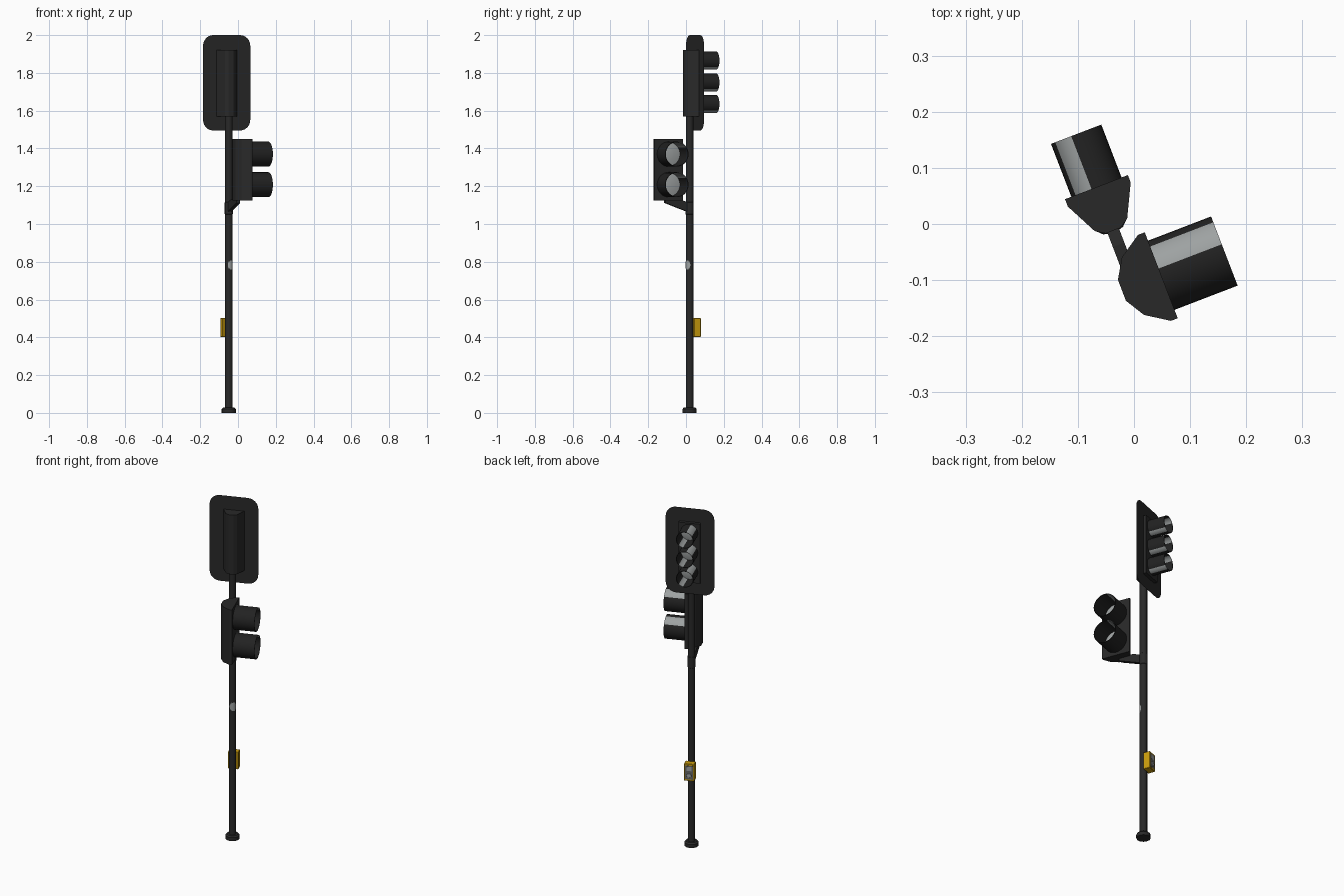
import bpy, bmesh, math
from mathutils import Matrix

if "Cube" in bpy.data.objects:
    bpy.data.objects.remove(bpy.data.objects["Cube"])

# Everything is laid out around the pole: local +y is where the upper head faces
POLE = Matrix.Translation((-0.049, 0.019, 0)) @ Matrix.Rotation(math.radians(21), 4, 'Z')
SIDE = POLE @ Matrix.Translation((0.0515, -0.138, 0)) @ Matrix.Rotation(math.radians(-90), 4, 'Z')


def material(name, rgb):
    m = bpy.data.materials.new(name)
    m.diffuse_color = (*rgb, 1)
    m.use_nodes = True
    m.node_tree.nodes["Principled BSDF"].inputs["Base Color"].default_value = m.diffuse_color
    return m


BLACK = material("charcoal", (0.022, 0.022, 0.022))
VISOR = material("visor_black", (0.016, 0.016, 0.016))
GREY = material("lens_grey", (0.34, 0.36, 0.36))
YELLOW = material("box_yellow", (0.6, 0.34, 0.004))
PANEL = material("panel_grey", (0.13, 0.13, 0.12))


def finish(name, bm, frame, mats, smooth=False):
    bmesh.ops.recalc_face_normals(bm, faces=bm.faces[:])
    me = bpy.data.meshes.new(name)
    bm.to_mesh(me)
    bm.free()
    me.transform(frame)
    for m in mats:
        me.materials.append(m)
    ob = bpy.data.objects.new(name, me)
    bpy.context.collection.objects.link(ob)
    if smooth:
        bpy.ops.object.select_all(action='DESELECT')
        ob.select_set(True)
        bpy.context.view_layer.objects.active = ob
        bpy.ops.object.shade_smooth_by_angle(angle=math.radians(35))
    return ob


def box(name, x, y, z, frame, mat, bevel=0):
    bm = bmesh.new()
    bmesh.ops.create_cube(bm, size=1)
    for v in bm.verts:
        v.co = [a + (b - a) * (c + 0.5) for (a, b), c in zip((x, y, z), v.co)]
    if bevel:
        bmesh.ops.bevel(bm, geom=bm.edges[:], offset=bevel, segments=1, affect='EDGES')
    return finish(name, bm, frame, [mat])


def prism(name, pts, lift, frame, mat):
    """Extrude a closed outline of 3D points by a vector."""
    bm = bmesh.new()
    face = bm.faces.new([bm.verts.new(p) for p in pts])
    if lift:
        out = bmesh.ops.extrude_face_region(bm, geom=[face], use_keep_orig=True)
        bmesh.ops.translate(bm, vec=lift, verts=[g for g in out["geom"] if isinstance(g, bmesh.types.BMVert)])
    return finish(name, bm, frame, [mat])


def lathe(name, profile, n, frame, mats, along_y=False, rule=None, arc=None):
    """Spin (radius, height) points; heights run along z or forward along y."""
    bm = bmesh.new()
    start, span = arc or (0, 360)
    count = n + 1 if arc else n
    rows = []
    for i in range(count):
        a = math.radians(start + span * i / n)
        c, s = math.cos(a), math.sin(a)
        rows.append([bm.verts.new((r * c, h, r * s) if along_y else (r * c, r * s, h)) for r, h in profile])
    for i in range(n):
        p, q = rows[i], rows[(i + 1) % count]
        for j in range(len(profile) - 1):
            f = bm.faces.new((p[j], q[j], q[j + 1], p[j + 1]))
            if rule:
                f.material_index = rule(start + span * (i + 0.5) / n)
    bmesh.ops.remove_doubles(bm, verts=bm.verts[:], dist=1e-6)
    return finish(name, bm, frame, mats, True)


def signal_head(name, half, front, z0, z1, lamps, radius, reach, frame, strips):
    # faceted housing, mirrored half outline
    outline = [(x, y, z0) for x, y in half] + [(-x, y, z0) for x, y in reversed(half)]
    prism(name + "_housing", outline, (0, 0, z1 - z0), frame, BLACK)
    for i, z in enumerate(lamps):
        at = frame @ Matrix.Translation((0, 0, z))
        # visor tube with pale strips inside and out
        lathe(f"{name}_visor_{i + 1}",
              [(radius, front - 0.005), (radius, reach), (radius - 0.003, reach), (radius - 0.003, front - 0.005)],
              32, at, [VISOR, GREY], True, lambda a: int(any(lo < a < hi for lo, hi in strips)))
        lathe(f"{name}_lens_{i + 1}",
              [(radius - 0.0025, front + 0.001), (radius * 0.6, front + 0.006), (0, front + 0.009)],
              28, at, [GREY], True)


# Pole with foot and collars
lathe("pole", [(0, 0.01), (0.02, 0.01), (0.02, 1.575), (0, 1.575)], 12, POLE, [BLACK])
lathe("base_foot", [(0, 0), (0.038, 0), (0.038, 0.02), (0.031, 0.028), (0, 0.028)], 12, POLE, [BLACK])
lathe("bracket_collar", [(0.019, 1.05), (0.0215, 1.052), (0.0215, 1.115), (0.019, 1.117)], 12, POLE, [BLACK])

# Upper three-lamp head and its sheet backboard with rounded corners
signal_head("upper", [(0.06, 0.05), (0.06, 0.036), (0.031, -0.022), (0.014, -0.033)],
            0.05, 1.57, 1.92, (1.865, 1.749, 1.635), 0.048, 0.151, POLE, ((100, 150), (280, 320)))
board = []
for k, (sx, sz) in enumerate(((1, 1), (-1, 1), (-1, -1), (1, -1))):
    for i in range(7):
        a = math.radians(90 * k + 15 * i)
        board.append((sx * 0.077 + 0.057 * math.cos(a), 0.031, 1.7475 + sz * 0.1955 + 0.057 * math.sin(a)))
prism("backboard", board, None, POLE, BLACK)

# Lower two-lamp head facing sideways
signal_head("lower", [(0.082, 0), (0.082, -0.013), (0.055, -0.054), (0.02, -0.075)],
            0.0, 1.125, 1.45, (1.37, 1.208), 0.066, 0.1205, SIDE, ((100, 147),))

# Bracket that carries the lower head
prism("lower_bracket", [(-0.011, 0, 1.06), (-0.011, 0, 1.11), (-0.011, -0.06, 1.13),
                        (-0.011, -0.14, 1.13), (-0.011, -0.14, 1.112)], (0.022, 0, 0), POLE, BLACK)

# Round sticker wrapped on the pole, in level rows
ROWS, SIZE = 8, 0.025
for i in range(ROWS):
    z0 = SIZE * (2 * i / ROWS - 1)
    mid = z0 / SIZE + 1 / ROWS
    w = 58 * math.sqrt(1 - mid * mid)
    lathe(f"pole_sticker_{i + 1}", [(0.0208, 0.783 + z0), (0.0208, 0.783 + z0 + 2 * SIZE / ROWS)],
          6, POLE, [GREY], arc=(-66 - w, 2 * w))

# Push-button box on the pole
box("button_box", (-0.028, 0.028), (0.014, 0.054), (0.402, 0.502), POLE, YELLOW, 0.002)
box("button_panel", (-0.021, 0.021), (0.05, 0.0555), (0.412, 0.492), POLE, PANEL)
box("button_sign", (-0.014, 0.014), (0.053, 0.0565), (0.462, 0.486), POLE, GREY)
lathe("push_button", [(0.014, 0.054), (0.012, 0.059), (0, 0.06)], 14,
      POLE @ Matrix.Translation((0, 0, 0.435)), [GREY], True)
bpy.data.objects.remove(bpy.data.objects["push_button"])
lathe("push_button", [(0.014, 0.054), (0.012, 0.059), (0, 0.06)], 14,
      POLE @ Matrix.Translation((0, 0, 0.435)), [GREY], along_y=True)
